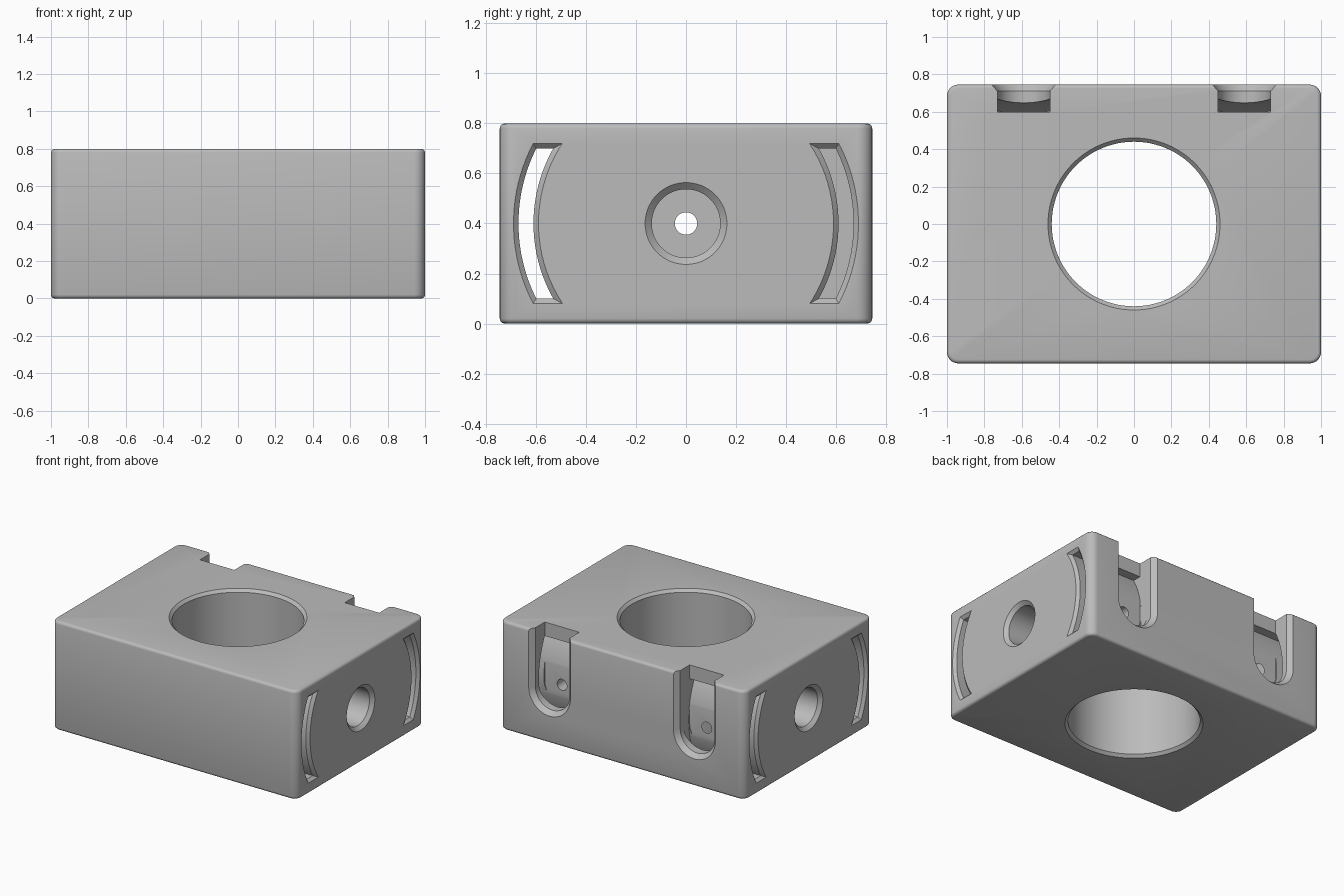
import bpy, bmesh, math
from mathutils import Vector

if "Cube" in bpy.data.objects:
    bpy.data.objects.remove(bpy.data.objects["Cube"], do_unlink=True)

HALF_X, HALF_Y, HEIGHT = 1.0, 0.745, 0.8
MID = HEIGHT / 2


def make_object(name, bm):
    bmesh.ops.recalc_face_normals(bm, faces=bm.faces)
    mesh = bpy.data.meshes.new(name)
    bm.to_mesh(mesh)
    bm.free()
    obj = bpy.data.objects.new(name, mesh)
    bpy.context.collection.objects.link(obj)
    return obj


def loft(name, rings):
    """Closed solid skinned through rings of equal point count."""
    bm = bmesh.new()
    loops = [[bm.verts.new(p) for p in ring] for ring in rings]
    for a, b in zip(loops, loops[1:]):
        for i in range(len(a)):
            j = (i + 1) % len(a)
            bm.faces.new((a[i], a[j], b[j], b[i]))
    bm.faces.new(loops[0])
    bm.faces.new(loops[-1])
    obj = make_object(name, bm)
    obj.hide_render = True
    return obj


def circle(radius, segments):
    return [(radius * math.cos(math.tau * i / segments),
             radius * math.sin(math.tau * i / segments)) for i in range(segments)]


def arc_slot(grow, side, steps=20):
    """Curved slot outline in (y, z), grown outwards by a margin."""
    h = 0.30 + grow
    zs = [-h + 2 * h * i / steps for i in range(steps + 1)]
    outer = [(side * math.sqrt((0.67 + grow) ** 2 - z * z), MID + z) for z in zs]
    inner = [(side * math.sqrt((0.61 - grow) ** 2 - z * z), MID + z) for z in zs]
    return outer + inner[::-1]


def pocket_outline(cx, grow, steps=24):
    """U shape in (x, z), open through the top."""
    r = 0.14 + grow
    pts = [(cx + r * math.cos(math.pi + math.pi * i / steps),
            0.37 + r * math.sin(math.pi + math.pi * i / steps)) for i in range(steps + 1)]
    return pts + [(cx + r, 0.95), (cx - r, 0.95)]


# Body block: rounded uprights, softened top and bottom rims
bm = bmesh.new()
bmesh.ops.create_cube(bm, size=1)
for v in bm.verts:
    v.co = Vector((v.co.x * 2 * HALF_X, v.co.y * 2 * HALF_Y, (v.co.z + 0.5) * HEIGHT))
uprights = [e for e in bm.edges if abs(e.verts[0].co.z - e.verts[1].co.z) > 0.1]
bmesh.ops.bevel(bm, geom=uprights, offset=0.06, segments=8, profile=0.5, affect='EDGES')
rims = [e for e in bm.edges if abs(e.verts[0].co.z - e.verts[1].co.z) < 0.01]
bmesh.ops.bevel(bm, geom=rims, offset=0.02, segments=3, profile=0.5, affect='EDGES')
body = make_object("block_body", bm)

cutters = []

# Main vertical bore, chamfered at both ends
bore = [(0.48, -0.02), (0.44, 0.02), (0.44, HEIGHT - 0.02), (0.48, HEIGHT + 0.02)]
cutters.append(loft("bore_cutter", [[(x, y, z) for x, y in circle(r, 96)] for r, z in bore]))

# Cross channel along x
cutters.append(loft("cross_channel_cutter",
                    [[(x, y, MID + z) for y, z in circle(0.045, 32)] for x in (-0.9, 0.9)]))

# Front strap slot runs the full width
flare = [(-1.02, 0.04), (-0.98, 0), (0.98, 0), (1.02, 0.04)]
cutters.append(loft("front_slot_cutter",
                    [[(x, y, z) for y, z in arc_slot(g, -1)] for x, g in flare]))

for s in (-1, 1):
    # Counterbore in each side face
    steps = [(1.02, 0.185), (0.975, 0.137), (0.70, 0.137)]
    cutters.append(loft("counterbore_cutter",
                        [[(s * x, y, MID + z) for y, z in circle(r, 64)] for x, r in steps]))
    # Rear strap slot ends inside the pocket
    steps = [(1.02, 0.04), (0.98, 0), (0.449, 0)]
    cutters.append(loft("rear_slot_cutter",
                        [[(s * x, y, z) for y, z in arc_slot(g, 1)] for x, g in steps]))
    # Flared pocket in the back face
    steps = [(0.78, 0.06), (0.71, 0), (0.60, 0)]
    cutters.append(loft("pocket_cutter",
                        [[(x, y, z) for x, z in pocket_outline(s * 0.59, g)] for y, g in steps]))
    # Small channel from the pocket to the cross channel
    cutters.append(loft("pocket_channel_cutter",
                        [[(s * 0.59 + x, y, 0.375 + z) for x, z in circle(0.04, 32)]
                         for y in (0.0, 0.65)]))

# Cut everything, then bake the result
for cutter in cutters:
    mod = body.modifiers.new("cut", 'BOOLEAN')
    mod.operation = 'DIFFERENCE'
    mod.solver = 'EXACT'
    mod.object = cutter
bpy.context.view_layer.update()
graph = bpy.context.evaluated_depsgraph_get()
baked = bpy.data.meshes.new_from_object(body.evaluated_get(graph))
body.modifiers.clear()
body.data = baked
for cutter in cutters:
    bpy.data.objects.remove(cutter, do_unlink=True)

# Plain grey finish
grey = bpy.data.materials.new("plain_grey")
grey.use_nodes = True
colour = (0.5, 0.5, 0.5, 1)
grey.diffuse_color = colour
grey.node_tree.nodes["Principled BSDF"].inputs["Base Color"].default_value = colour
body.data.materials.clear()
body.data.materials.append(grey)

bpy.ops.object.select_all(action='DESELECT')
body.select_set(True)
bpy.context.view_layer.objects.active = body
bpy.ops.object.shade_smooth_by_angle(angle=math.radians(32))
